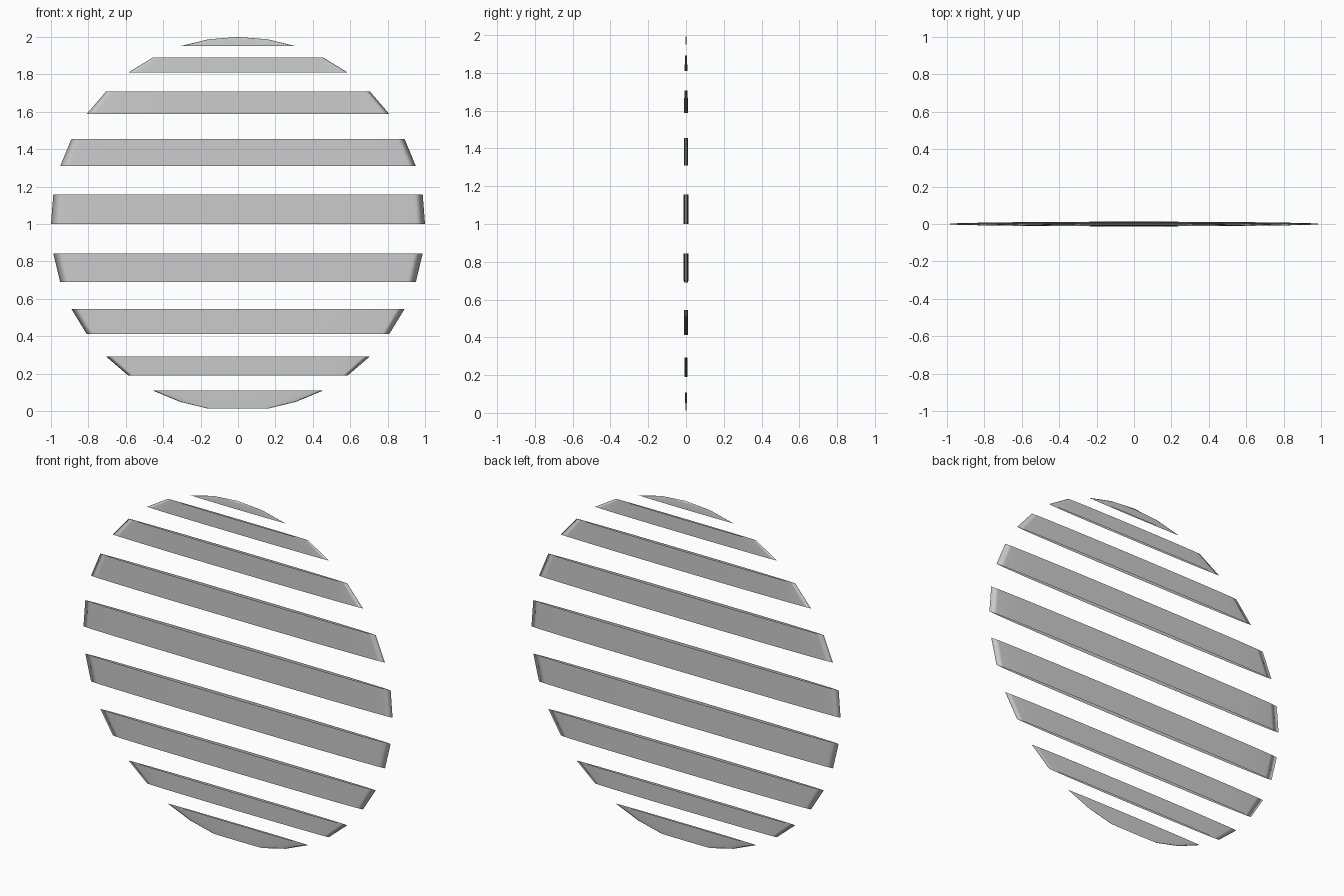
import bpy, bmesh, math
from mathutils import Matrix

if "Cube" in bpy.data.objects:
    bpy.data.objects.remove(bpy.data.objects["Cube"])

THICK = 0.0125   # half depth of the flattened ball
STEP = 9         # degrees of latitude per ring

# Latitude ranges (degrees) of the slats that remain, top to bottom
SLATS = [(72, 90), (54, 63), (36, 45), (18, 27), (0, 9),
         (-18, -9), (-36, -27), (-54, -45), (-81, -63)]


def make_slat(name, low, high):
    """One horizontal band of a 20 x 20 ball, squashed flat front to back."""
    bm = bmesh.new()
    bmesh.ops.create_uvsphere(bm, u_segments=20, v_segments=180 // STEP, radius=1)

    def outside(face):
        zs = [v.co.z for v in face.verts]
        mid = (max(zs) + min(zs)) / 2
        return not math.sin(math.radians(low)) < mid < math.sin(math.radians(high))

    bmesh.ops.delete(bm, geom=[f for f in bm.faces if outside(f)], context='FACES')
    bmesh.ops.transform(bm, verts=bm.verts,
                        matrix=Matrix.Translation((0, 0, 1)) @ Matrix.Diagonal((1, THICK, 1, 1)))
    for f in bm.faces:
        f.smooth = True
    mesh = bpy.data.meshes.new(name)
    bm.to_mesh(mesh)
    bm.free()
    bpy.context.collection.objects.link(bpy.data.objects.new(name, mesh))


# Stack of slats forming the striped disc
for i, (low, high) in enumerate(SLATS):
    name = "top_cap" if i == 0 else "bottom_slat" if i == len(SLATS) - 1 else f"slat_{i}"
    make_slat(name, low, high)
